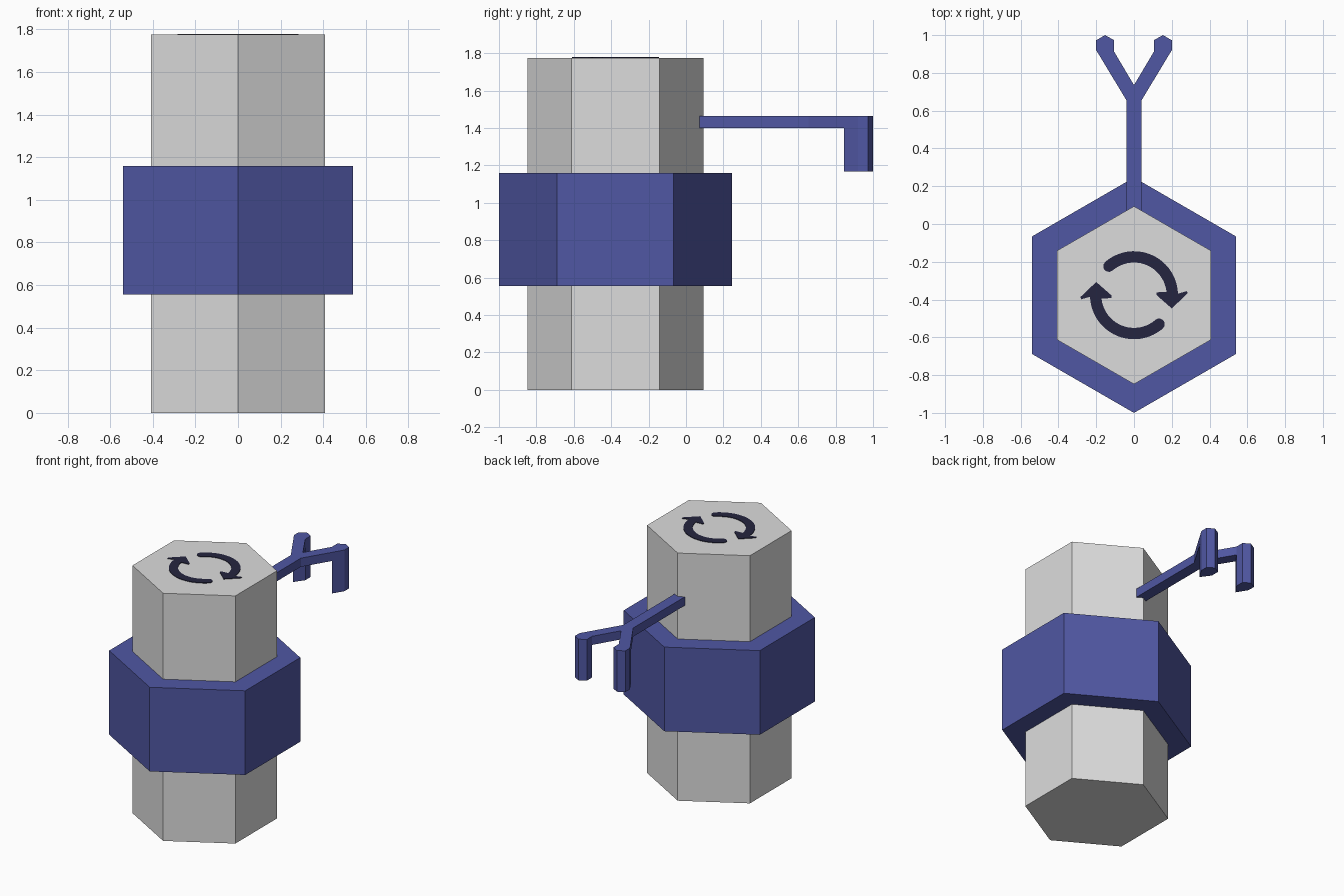
import bpy, bmesh, math

if "Cube" in bpy.data.objects:
    bpy.data.objects.remove(bpy.data.objects["Cube"])

CY = -0.377  # centre of the column along y


def material(name, rgb):
    m = bpy.data.materials.new(name)
    m.diffuse_color = (*rgb, 1)
    m.use_nodes = True
    m.node_tree.nodes["Principled BSDF"].inputs["Base Color"].default_value = m.diffuse_color
    return m


grey = material("light grey", (0.72, 0.72, 0.72))
blue = material("indigo blue", (0.08, 0.095, 0.366))
navy = material("dark navy", (0.018, 0.018, 0.05))


def prism(name, outline, z0, z1, mat):
    """Extrude a counter-clockwise or clockwise xy outline from z0 to z1."""
    bm = bmesh.new()
    face = bm.faces.new([bm.verts.new((x, y, z0)) for x, y in outline])
    ext = bmesh.ops.extrude_face_region(bm, geom=[face], use_keep_orig=True)
    for v in ext["geom"]:
        if isinstance(v, bmesh.types.BMVert):
            v.co.z = z1
    bmesh.ops.recalc_face_normals(bm, faces=bm.faces)
    mesh = bpy.data.meshes.new(name)
    bm.to_mesh(mesh)
    bm.free()
    mesh.materials.append(mat)
    ob = bpy.data.objects.new(name, mesh)
    bpy.context.collection.objects.link(ob)
    return ob


def polar(r, deg, cx=0, cy=CY):
    a = math.radians(deg)
    return (cx + r * math.cos(a), cy + r * math.sin(a))


def hexagon(r):
    return [polar(r, 30 + 60 * i) for i in range(6)]


def mirrored(points):
    return [(-x, y) for x, y in points]


# Column and collar
prism("column", hexagon(0.471), 0, 1.775, grey)
prism("collar", hexagon(0.623), 0.556, 1.159, blue)

# Forked arm: right half of the outline, mirrored for the left
half = [(0.04, 0.05), (0.04, 0.655), (0.2, 0.92), (0.2, 0.973),
        (0.153, 1.0), (0.105, 0.973), (0.105, 0.912)]
prism("forked_arm", half + [(0, 0.735)] + mirrored(half)[::-1], 1.401, 1.463, blue)

# Downward hooks at the fork ends
hook = [(0.105, 0.912), (0.154, 0.844), (0.2, 0.92), (0.2, 0.973),
        (0.153, 1.0), (0.105, 0.973)]
prism("hook_right", hook, 1.168, 1.402, blue)
prism("hook_left", mirrored(hook), 1.168, 1.402, blue)

# Pair of curved arrows on top, as thin plates
R_OUT, R_IN, START = 0.233, 0.173, 131
mid, cap = (R_OUT + R_IN) / 2, (R_OUT - R_IN) / 2
cx, cy = polar(mid, START)
arrow = [polar(R_OUT, a) for a in range(2, START, 6)]
arrow += [polar(cap, START + a, cx, cy) for a in range(0, 181, 30)]
arrow += [polar(R_IN, a) for a in range(START - 5, 1, -6)]
arrow += [(0.118, -0.362), (0.118, -0.375), (0.2, -0.447),
          (0.283, -0.368), (0.281, -0.355)]
for name, s in (("arrow_clockwise_a", 1), ("arrow_clockwise_b", -1)):
    pts = [(s * x, CY + s * (y - CY)) for x, y in arrow]
    prism(name, pts, 1.774, 1.779, navy)
